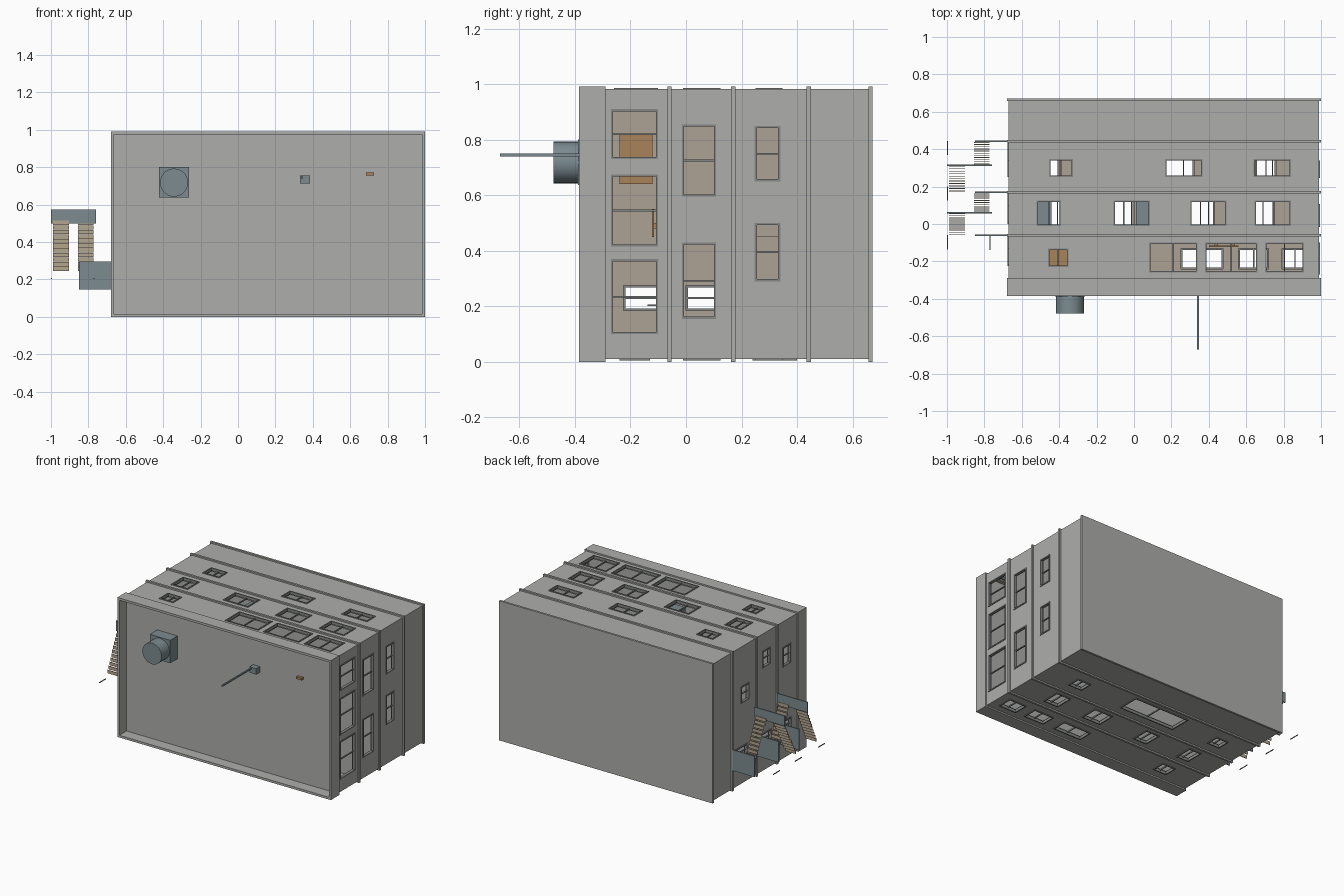
import bpy, bmesh, math
from mathutils import Matrix, Vector

if "Cube" in bpy.data.objects:
    bpy.data.objects.remove(bpy.data.objects["Cube"])


def material(name, rgb):
    m = bpy.data.materials.new(name)
    m.diffuse_color = (*rgb, 1)
    m.use_nodes = True
    m.node_tree.nodes["Principled BSDF"].inputs["Base Color"].default_value = m.diffuse_color
    return m


GREY = material("concrete", (0.42, 0.42, 0.41))
TAN = material("plaster", (0.42, 0.36, 0.30))
WOOD = material("wood", (0.40, 0.23, 0.10))
STEEL = material("painted_steel", (0.20, 0.26, 0.28))
TREAD = material("stair_tread", (0.45, 0.38, 0.27))
DARK = material("frame_metal", (0.24, 0.25, 0.25))


def finish(name, bm, *mats):
    bmesh.ops.recalc_face_normals(bm, faces=bm.faces[:])
    me = bpy.data.meshes.new(name)
    bm.to_mesh(me)
    bm.free()
    for m in mats:
        me.materials.append(m)
    ob = bpy.data.objects.new(name, me)
    bpy.context.collection.objects.link(ob)
    return ob


def boxes(name, items, mat):
    """Each item is x0, x1, y0, y1, z0, z1."""
    bm = bmesh.new()
    for x0, x1, y0, y1, z0, z1 in items:
        c = Vector((x0 + x1, y0 + y1, z0 + z1)) / 2
        s = (abs(x1 - x0), abs(y1 - y0), abs(z1 - z0))
        bmesh.ops.create_cube(bm, size=1, matrix=Matrix.Translation(c) @ Matrix.Diagonal((*s, 1)))
    return finish(name, bm, mat)


def wall(name, place, u_range, v_range, holes, mullion_along, thick=0.025):
    """Pierced wall panel, tan on the inner side, with window frames."""
    us = sorted({*u_range, *(h[0] for h in holes), *(h[1] for h in holes)})
    vs = sorted({*v_range, *(h[2] for h in holes), *(h[3] for h in holes)})
    bm = bmesh.new()
    verts = {}

    def vert(i, j, d):
        if (i, j, d) not in verts:
            verts[i, j, d] = bm.verts.new(place(us[i], vs[j], d * thick))
        return verts[i, j, d]

    def solid(i, j):
        if not (0 <= i < len(us) - 1 and 0 <= j < len(vs) - 1):
            return False
        u, v = (us[i] + us[i + 1]) / 2, (vs[j] + vs[j + 1]) / 2
        return not any(a < u < b and c < v < d for a, b, c, d in holes)

    for i in range(len(us) - 1):
        for j in range(len(vs) - 1):
            if not solid(i, j):
                continue
            ring = [(i, j), (i + 1, j), (i + 1, j + 1), (i, j + 1)]
            for d in (0, 1):
                bm.faces.new([vert(*p, d) for p in ring]).material_index = d
            for k, (di, dj) in enumerate([(0, -1), (1, 0), (0, 1), (-1, 0)]):
                if not solid(i + di, j + dj):
                    p, q = ring[k], ring[(k + 1) % 4]
                    bm.faces.new([vert(*p, 0), vert(*q, 0), vert(*q, 1), vert(*p, 1)])
    finish(name, bm, GREY, TAN)

    bars = []
    w = 0.008
    for a, b, c, d in holes:
        mu, mv = (a + b) / 2, (c + d) / 2
        parts = [(a, a + w, c, d), (b - w, b, c, d), (a + w, b - w, c, c + w), (a + w, b - w, d - w, d)]
        parts.append((mu - 0.003, mu + 0.003, c + w, d - w) if mullion_along == "v"
                     else (a + w, b - w, mv - 0.003, mv + 0.003))
        for n, (p, q, r, s) in enumerate(parts):
            lo, hi = place(p, r, -0.005 if n < 4 else 0.006), place(q, s, 0.015)
            bars.append((lo[0], hi[0], lo[1], hi[1], lo[2], hi[2]))
    boxes(name + "_window_frames", bars, DARK)


X0, X1, Y0, Y1, H = -0.68, 1.0, -0.385, 0.672, 0.992
ROOF, LEVELS = -0.305, (-0.06, 0.17, 0.442)
R1, R2, R3 = (-0.26, -0.10), (-0.01, 0.125), (0.25, 0.348)   # window rows
SMALL = (-0.23, -0.13)

# Long facades (top and bottom of the lying building)
wall("upper_facade", lambda u, v, d: (u, v, H - 0.01 - d), (X0 + 0.01, X1 - 0.01), (ROOF, Y1),
     [(-0.46, -0.35, *SMALL), (0.08, 0.34, *R1), (0.38, 0.66, *R1), (0.70, 0.91, *R1),
      (-0.52, -0.39, *R2), (-0.11, 0.085, *R2), (0.30, 0.495, *R2), (0.645, 0.84, *R2),
      (-0.455, -0.325, *R3), (0.165, 0.365, *R3), (0.64, 0.84, *R3)], "v")
wall("lower_facade", lambda u, v, d: (u, v, 0.01 + d), (X0 + 0.01, X1 - 0.01), (ROOF, Y1),
     [(-0.46, -0.35, *SMALL), (0.25, 0.475, -0.24, -0.13), (0.56, 0.72, -0.24, -0.13),
      (0.79, 0.93, -0.24, -0.13), (-0.46, -0.36, *R2), (-0.11, -0.0, *R2), (0.28, 0.43, *R2),
      (0.63, 0.75, *R2), (-0.50, -0.40, *R3), (-0.12, 0.32, 0.24, 0.40), (0.65, 0.76, *R3)], "v")

# Short facades; u runs along y and v along z
wall("right_facade", lambda u, v, d: (X1 - 0.01 - d, u, v), (ROOF, Y1), (0.035, H - 0.035),
     [(-0.27, -0.10, 0.10, 0.37), (-0.27, -0.10, 0.415, 0.675), (-0.27, -0.10, 0.73, 0.91),
      (-0.015, 0.108, 0.155, 0.43), (-0.015, 0.108, 0.595, 0.855),
      (0.247, 0.34, 0.29, 0.50), (0.247, 0.34, 0.65, 0.85)], "u")
wall("left_facade", lambda u, v, d: (X0 + 0.01 + d, u, v), (ROOF, Y1), (0.035, H - 0.035),
     [(-0.225, -0.068, 0.185, 0.275), (0.0, 0.162, 0.185, 0.275), (0.27, 0.434, 0.185, 0.275),
      (-0.22, -0.13, 0.66, 0.80), (0.01, 0.10, 0.74, 0.86), (0.25, 0.34, 0.58, 0.70)], "u")

# Floor slabs whose edges project as ledges, base slab and roof deck
t = 0.0075
boxes("floor_slabs", [(X0, X1, y - t, y + t, 0, H) for y in LEVELS], GREY)
boxes("base_slab", [(X0, X1, Y1 - 0.015, Y1, 0, H)], GREY)
boxes("roof_deck", [(X0, X1, ROOF, ROOF + 0.015, 0, H)], GREY)

# Parapet around the roof
p = 0.016
boxes("parapet", [(X0, X0 + p, Y0, ROOF, 0, H), (X1 - p, X1, Y0, ROOF, 0, H),
                  (X0 + p, X1 - p, Y0, ROOF, 0, p), (X0 + p, X1 - p, Y0, ROOF, H - p, H)], GREY)

# Interior partition and cabinets seen through the windows
boxes("partition", [(-0.26, -0.245, LEVELS[0], LEVELS[2], 0.45, 0.957)], TAN)
boxes("wood_cabinet", [(-0.50, -0.30, -0.24, -0.12, 0.64, 0.82)], WOOD)
boxes("metal_cabinets", [(-0.55, -0.44, -0.01, 0.162, 0.55, 0.75),
                         (0.01, 0.10, -0.01, 0.162, 0.86, 0.95)], STEEL)
boxes("table", [(0.40, 0.56, -0.122, -0.115, 0.45, 0.55), (0.43, 0.45, -0.115, -0.068, 0.48, 0.50),
                (0.52, 0.54, -0.115, -0.068, 0.48, 0.50)], WOOD)

# Roof tank on its plinth
boxes("tank_plinth", [(-0.422, -0.262, -0.388, ROOF, 0.637, 0.80)], STEEL)
bm = bmesh.new()
bmesh.ops.create_cone(bm, cap_ends=True, segments=32, radius1=0.075, radius2=0.075, depth=0.092,
                      matrix=Matrix.Translation((-0.342, -0.432, 0.718)) @ Matrix.Rotation(math.pi / 2, 4, "X"))
tank = finish("roof_tank", bm, STEEL)
bpy.context.view_layer.objects.active = tank
tank.select_set(True)
bpy.ops.object.shade_smooth_by_angle()

# Antenna and vent
boxes("antenna_base", [(0.332, 0.385, -0.345, ROOF, 0.713, 0.755)], STEEL)
boxes("antenna_mast", [(0.338, 0.348, -0.67, ROOF, 0.74, 0.75)], STEEL)
boxes("roof_vent", [(0.685, 0.727, -0.325, ROOF, 0.755, 0.771)], WOOD)

# Fire escape: floor platforms, half landings, flights and rods
boxes("platforms", [(-0.85, X0 + 0.01, y - 0.004, y + 0.004, 0.147, 0.295) for y in LEVELS], STEEL)
landings = (0.315, 0.06)
boxes("half_landings", [(-1.0, -0.76, y - 0.004, y + 0.004, 0.50, 0.573) for y in landings], STEEL)


def flight(x0, x1, y_low, y_high, n=11):
    out = []
    for k in range(n):
        f = (k + 0.5) / n
        y, z = y_low + (y_high - y_low) * f, 0.245 + 0.27 * f
        out.append((x0, x1, y - 0.002, y + 0.002, z - 0.0115, z + 0.0115))
    return out


treads = []
for low, mid, high in ((LEVELS[2], landings[0], LEVELS[1]), (LEVELS[1], landings[1], LEVELS[0])):
    treads += flight(-0.855, -0.772, low, mid)
    treads += flight(-0.988, -0.903, high, mid)
boxes("stair_treads", treads, TREAD)
boxes("railing_rods", [(-1.0, -0.995, y, y + 0.075, 0.202, 0.207) for y in (-0.135, 0.125, 0.37)]
      + [(-0.772, -0.767, -0.138, -0.06, 0.202, 0.207)], DARK)
